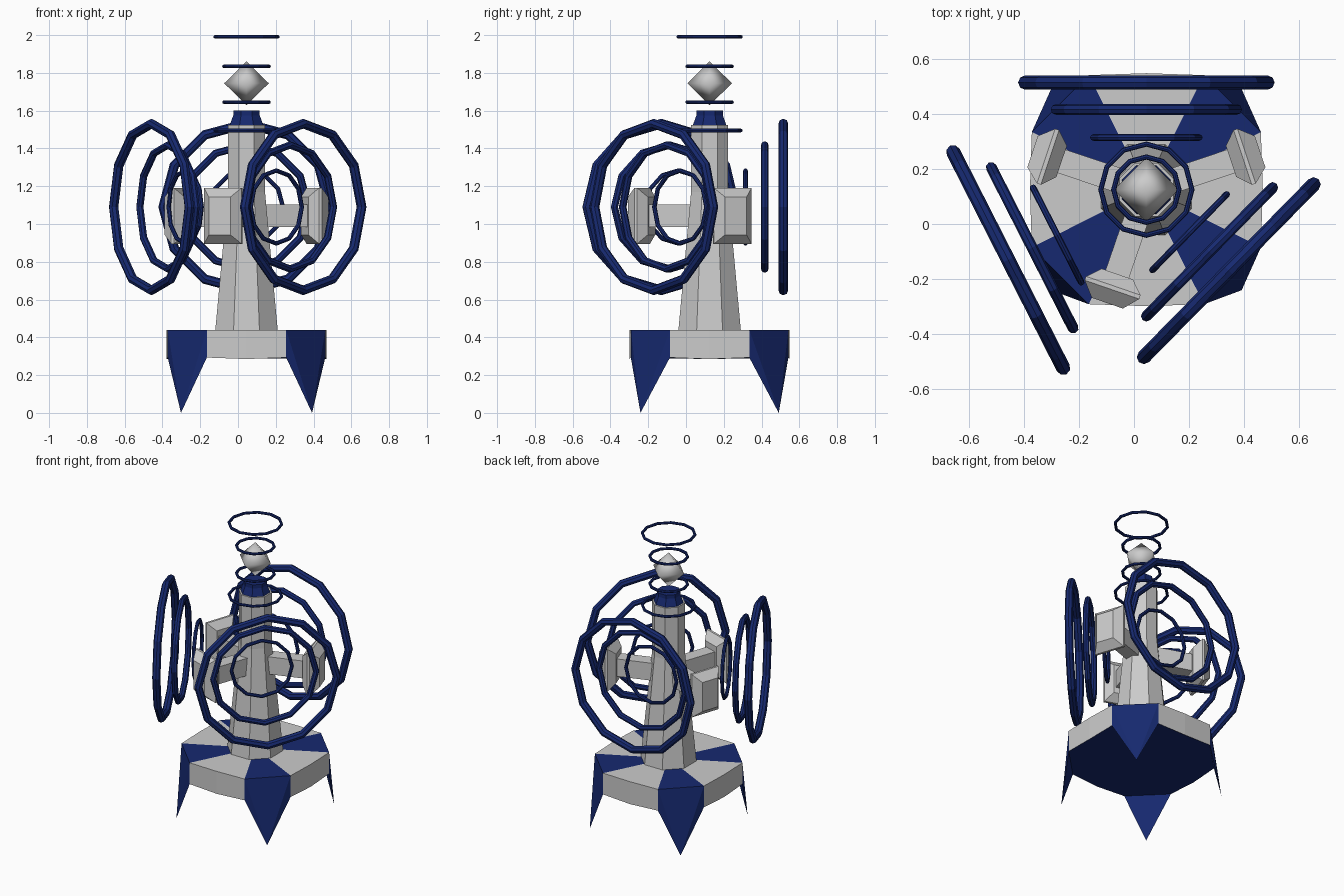
import bpy, bmesh
from math import radians, cos, sin, pi
from mathutils import Vector, Matrix

if "Cube" in bpy.data.objects:
    bpy.data.objects.remove(bpy.data.objects["Cube"])

AX, AY = 0.045, 0.125          # tower axis
navy = bpy.data.materials.new("navy")
navy.diffuse_color = (0.008, 0.022, 0.16, 1)
navy.use_nodes = True
navy.node_tree.nodes["Principled BSDF"].inputs["Base Color"].default_value = navy.diffuse_color


def finish(name, bm, mats=()):
    bmesh.ops.recalc_face_normals(bm, faces=bm.faces)
    me = bpy.data.meshes.new(name)
    bm.to_mesh(me)
    bm.free()
    for m in mats:
        me.materials.append(m)
    ob = bpy.data.objects.new(name, me)
    bpy.context.collection.objects.link(ob)
    return ob


def loft(name, loops, mats=()):
    """Skin between equal-length point loops and cap both ends."""
    bm = bmesh.new()
    rows = [[bm.verts.new(p) for p in lp] for lp in loops]
    n = len(rows[0])
    for a, b in zip(rows, rows[1:]):
        for i in range(n):
            j = (i + 1) % n
            bm.faces.new((a[i], a[j], b[j], b[i]))
    bm.faces.new(rows[0])
    bm.faces.new(rows[-1])
    return finish(name, bm, mats)


def octagon(apothem, z):
    r = apothem / cos(pi / 8)
    return [(AX + r * cos(pi / 8 + i * pi / 4), AY + r * sin(pi / 8 + i * pi / 4), z)
            for i in range(8)]


def ring(name, loc, major, minor, yaw=None):
    bpy.ops.mesh.primitive_torus_add(
        major_radius=major, minor_radius=minor, major_segments=12, minor_segments=8)
    ob = bpy.context.object
    ob.name = name
    ob.data.materials.append(navy)
    m = Matrix.Translation(loc)
    if yaw is not None:        # upright ring whose axis points along yaw
        m = m @ Matrix.Rotation(yaw, 4, 'Z') @ Matrix.Rotation(pi / 2, 4, 'Y') @ Matrix.Rotation(pi / 2, 4, 'Z')
    ob.matrix_world = m


# Base: grey sides, navy corner wedges that run down into spiked feet
bm = bmesh.new()
top_c = bm.verts.new((AX, AY, 0.44))
tops, bots = [], []
for k in range(4):
    for x, y, dz in ((0.417, -0.21, 0), (0.424, 0, -0.008), (0.417, 0.21, 0)):
        p = Matrix.Rotation(k * pi / 2, 3, 'Z') @ Vector((x, y, 0))
        tops.append(bm.verts.new((AX + p.x, AY + p.y, 0.44)))
        bots.append(bm.verts.new((AX + p.x, AY + p.y, 0.293 + dz)))
for i in range(12):
    j = (i + 1) % 12
    A, B, a, b = tops[i], tops[j], bots[i], bots[j]
    corner = i % 3 == 2
    faces = [(top_c, A, B)]
    if corner:
        sx = 1 if A.co.x + B.co.x > 2 * AX else -1
        sy = 1 if A.co.y + B.co.y > 2 * AY else -1
        tip = bm.verts.new((AX + sx * 0.347, AY + sy * 0.366, 0))
        faces += [(A, B, tip), (A, a, tip), (B, b, tip), (a, b, tip)]
    else:
        faces.append((A, B, b, a))
    for f in faces:
        bm.faces.new(f).material_index = int(corner)
bm.faces.new(bots).material_index = 1
finish("base", bm, (None, navy))

# Tower and its cap
loft("tower", [octagon(0.165, 0.44), octagon(0.098, 1.17), octagon(0.098, 1.525)])
loft("tower_cap", [octagon(0.088, 1.525), octagon(0.07, 1.575), octagon(0.07, 1.6)], (navy,))

# Floating crystal
bm = bmesh.new()
bmesh.ops.create_cone(bm, segments=4, radius1=0.118, radius2=0, depth=0.116, cap_ends=False,
                      matrix=Matrix.Translation((0, 0, 0.058)))
bmesh.ops.create_cone(bm, segments=4, radius1=0, radius2=0.118, depth=0.116, cap_ends=False,
                      matrix=Matrix.Translation((0, 0, -0.058)))
bmesh.ops.remove_doubles(bm, verts=bm.verts, dist=0.001)
for f in bm.faces:
    f.smooth = True
finish("crystal", bm).location = (AX, AY, 1.745)

# Level rings around the top
for i, (z, r) in enumerate(((1.495, 0.166), (1.645, 0.119), (1.835, 0.119), (1.991, 0.166))):
    ring(f"top_ring_{i + 1}", (AX, AY, z), r, 0.0095)

# Three arms with bevelled dish plates
def rect(r, w, h, yaw, z=1.043):
    d, t = Vector((cos(yaw), sin(yaw), 0)), Vector((-sin(yaw), cos(yaw), 0))
    c = Vector((AX, AY, z)) + d * r
    return [c + t * (w * a) + Vector((0, 0, h * b)) for a, b in ((-1, -1), (1, -1), (1, 1), (-1, 1))]


for name, deg in (("left", 161.5), ("right", 18.5), ("front", 251)):
    yaw = radians(deg)
    loft(name + "_arm", [rect(0.03, 0.045, 0.06, yaw), rect(0.345, 0.045, 0.06, yaw)])
    loft(name + "_plate", [rect(0.325, 0.06, 0.1, yaw), rect(0.37, 0.105, 0.148, yaw),
                           rect(0.385, 0.105, 0.148, yaw), rect(0.437, 0.06, 0.1, yaw)])

# Three sets of growing upright wave rings
for name, x, y, deg in (("back", AX, 0.515, 90), ("right", 0.345, -0.17, -44.5),
                        ("left", -0.458, -0.131, 207)):
    yaw = radians(deg)
    for i, (back, r, m) in enumerate(((0.2, 0.193, 0.012), (0.098, 0.328, 0.02), (0, 0.441, 0.026))):
        ring(f"{name}_wave_ring_{i + 1}",
             (x - back * cos(yaw), y - back * sin(yaw), 1.09), r, m, yaw)
